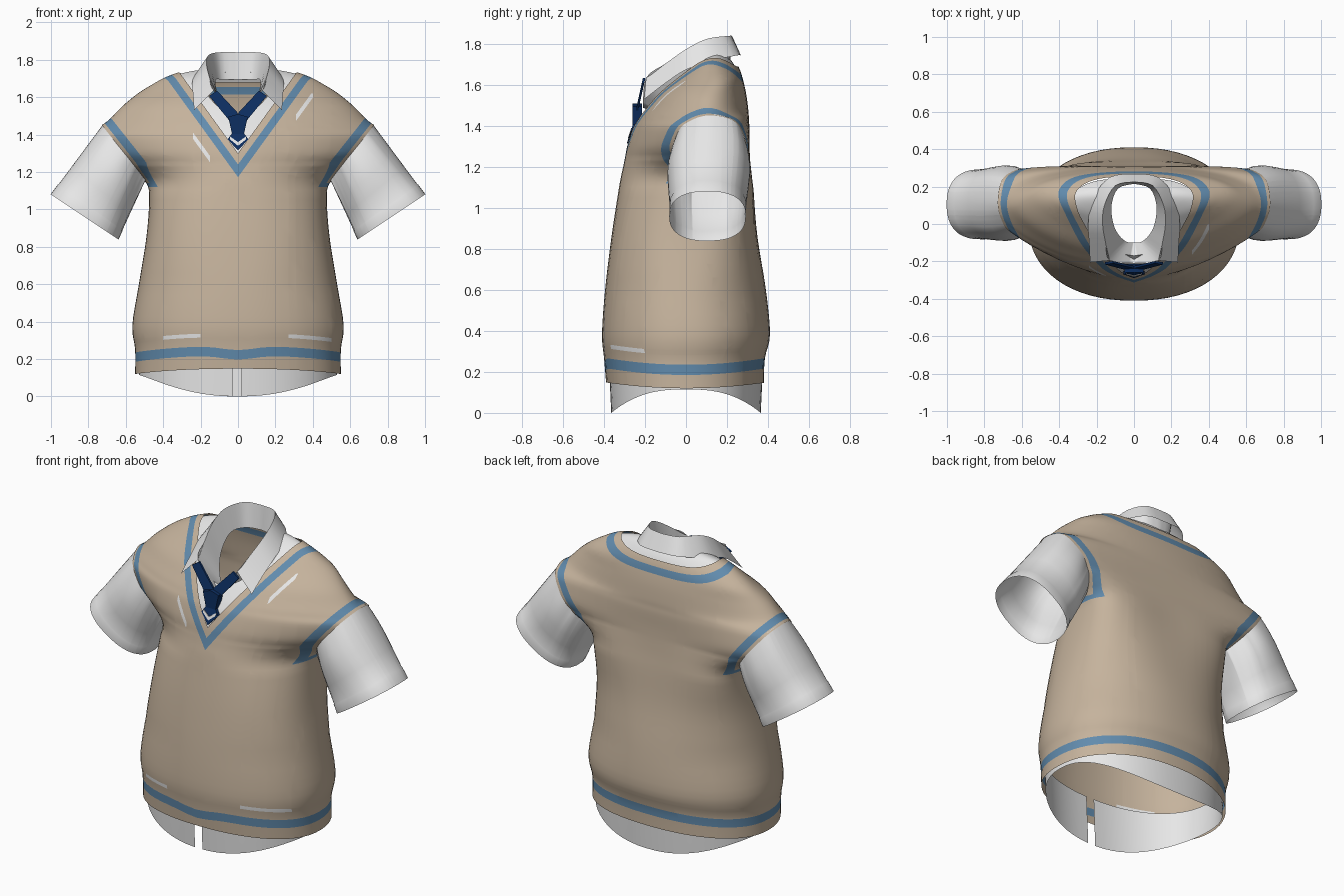
import bpy, bmesh, math
from mathutils import Vector

if "Cube" in bpy.data.objects:
    bpy.data.objects.remove(bpy.data.objects["Cube"])


def material(name, rgb):
    m = bpy.data.materials.new(name)
    m.diffuse_color = (*rgb, 1)
    m.use_nodes = True
    m.node_tree.nodes["Principled BSDF"].inputs["Base Color"].default_value = m.diffuse_color
    return m


TAN = material("tan knit", (0.56, 0.45, 0.335))
BLUE = material("blue stripe", (0.12, 0.26, 0.42))
WHITE = material("white cotton", (0.84, 0.84, 0.84))
NAVY = material("navy silk", (0.004, 0.028, 0.12))


def finish(bm, name, mats, mirror=False):
    bmesh.ops.recalc_face_normals(bm, faces=bm.faces)
    me = bpy.data.meshes.new(name)
    bm.to_mesh(me)
    bm.free()
    ob = bpy.data.objects.new(name, me)
    bpy.context.collection.objects.link(ob)
    for m in mats:
        me.materials.append(m)
    if mirror:
        ob.modifiers.new("Mirror", 'MIRROR')
    bpy.ops.object.select_all(action='DESELECT')
    ob.select_set(True)
    bpy.context.view_layer.objects.active = ob
    bpy.ops.object.shade_smooth_by_angle(angle=math.radians(40))
    return ob


def spline(rows, steps):
    """Smooth curve through rows of numbers."""
    out = []
    for i in range(len(rows) - 1):
        p = [rows[max(0, min(len(rows) - 1, i + k))] for k in (-1, 0, 1, 2)]
        for s in range(steps):
            t = s / steps
            out.append([0.5 * (2 * b + (c - a) * t + (2*a - 5*b + 4*c - d) * t*t
                               + (3*b - a - 3*c + d) * t**3) for a, b, c, d in zip(*p)])
    return out + [list(rows[-1])]


def loft(rings, closed=True):
    bm = bmesh.new()
    vs = [[bm.verts.new(p) for p in r] for r in rings]
    n = len(vs[0])
    for a, b in zip(vs, vs[1:]):
        for i in range(n if closed else n - 1):
            j = (i + 1) % n
            bm.faces.new((a[i], a[j], b[j], b[i]))
    return bm


def oval(t, w, d, n):
    c, s = math.cos(t), math.sin(t)
    return (w * math.copysign(abs(c) ** (2 / n), c), d * math.copysign(abs(s) ** (2 / n), s))


def contour(bm, f, level):
    """Cut clean edges along f = level."""
    new = set()
    for e in list(bm.edges):
        a, b = (f(v.co) - level for v in e.verts)
        if a * b < 0:
            new.add(bmesh.utils.edge_split(e, e.verts[0], a / (a - b))[1])
    for face in list(bm.faces):
        vs = [v for v in face.verts if v in new]
        if len(vs) == 2:
            bmesh.utils.face_split(face, vs[0], vs[1])


def remove(bm, test):
    gone = [f for f in bm.faces if test(f.calc_center_median())]
    bmesh.ops.delete(bm, geom=gone, context='FACES')


def ramp(v, a, b):
    return max(0, min(1, (v - a) / (b - a)))


# torso sections: height, half width, front, back, shift of the sides
BODY = [(.12, .55, -.39, .38, 0), (.25, .55, -.40, .385, 0), (.38, .565, -.41, .41, 0),
        (.6, .53, -.395, .39, 0), (.85, .49, -.365, .35, .03), (1.05, .475, -.335, .33, .08),
        (1.14, .49, -.32, .32, .11), (1.2, .57, -.307, .315, .13), (1.25, .69, -.297, .312, .145),
        (1.31, .79, -.285, .31, .155), (1.39, .81, -.26, .31, .12), (1.43, .77, -.24, .307, .10),
        (1.47, .70, -.215, .305, .06), (1.55, .62, -.155, .295, .04), (1.62, .535, -.085, .28, .04),
        (1.67, .455, -.03, .265, .02), (1.71, .38, .02, .245, 0), (1.74, .29, .07, .22, 0),
        (1.755, .2, .11, .19, 0)]


def torso(inset=0.0):
    rings = []
    for z, w, yf, yb, sh in spline(BODY, 4):
        n = 2.2 + 0.5 * ramp(z, .6, 1.0) - 0.7 * ramp(z, 1.08, 1.25)
        slim = 0.2 * ramp(z, 1.08, 1.25) * ramp(z, 1.6, 1.5)
        ring = []
        for k in range(64):
            t = k * math.tau / 64
            x, y = oval(t, w - inset, (yb - yf) / 2 - inset, n - (slim if k > 32 else 0))
            y += (yf + yb) / 2 + sh * (x / w) ** 2
            lift = 0.03 * (y / 0.4) ** 2 * max(0, 1 - (z - 0.12) / 0.3)
            ring.append((x, y, z + lift - inset * 0.6))
        rings.append(ring)
    return loft(rings)


def neck(p):
    """Positive inside the neck opening: a V in front, a scoop behind."""
    x = abs(p.x)
    front = (p.z - 1.3 - 1.38 * x) / 1.7
    back = 0.41 - (x ** 4 + max(0, 2.10 - p.z) ** 4) ** 0.25
    return front + (back - front) * ramp(p.y, 0.07, 0.17)


def arm(p):
    """Positive outside the armhole."""
    a = (abs(p.x) - 0.49) * 0.784 - (p.z - 1.15) * 0.62
    return min(a * (1 + 8 * ramp(1.25 - p.z, 0, 1)), (p.z - 1.15) * 2)


def hem(p):
    dip = 0.022 * math.exp(-(p.x / 0.12) ** 2) if p.y < 0 else 0
    return p.z - 0.035 * (p.y / 0.4) ** 2 + dip


def across(p):
    return p.x


def worn(p):
    """Pale worn streaks on the front."""
    if p.y > 0:
        return False
    low = .283 < hem(p) < .303 and (-.4 < p.x < -.2 or .27 < p.x < .5)
    return low or (-.15 < neck(p) < -.13 and (-.24 < p.x < -.15 or .31 < p.x < .4))


# knitted vest with striped neck, armholes and hem
bm = torso()
for f, levels in ((neck, (0, -.035, -.075, -.13, -.15)), (arm, (0, -.018, -.062)),
                  (hem, (.185, .235, .283, .303)),
                  (across, (-.4, -.2, .27, .5, -.24, -.15, .31, .4))):
    for lv in levels:
        contour(bm, f, lv + 1e-5)
remove(bm, lambda c: neck(c) > 0 or arm(c) > 0)
for f in bm.faces:
    c = f.calc_center_median()
    f.material_index = int(-.075 < neck(c) < -.035 or -.062 < arm(c) < -.018
                           or .185 < hem(c) < .235)
    if worn(c):
        f.material_index = 2
armhole = [v.co.copy() for v in bm.verts if v.is_boundary and v.co.x > 0.4
           and v.co.z > 1.1 and abs(arm(v.co)) < 0.01]
finish(bm, "vest", [TAN, BLUE, WHITE])

# short sleeves running from the armhole to the cuff
mid, along = Vector((.605, .1, 1.295)), Vector((.62, 0, .784))


def angle(p):
    return math.atan2((p.y - 0.1) / 0.2, (p - mid).dot(along) / 0.185)


armhole.sort(key=angle)
cuff_mid = Vector((.82, .105, .96))
rings = []
for t in (0, .1, .25, .4, .6, .85, .86, 1):
    ring = []
    for p in armhole:
        a = angle(p)
        start = mid + (p - mid) * 0.985 + Vector((-.008, 0, .008))
        cx, cy = oval(a, 1, 0.185, 2.4)
        end = cuff_mid + Vector((.18, 0, .12)) * cx + Vector((0, cy, 0))
        # fuller just below the armhole
        full = start.lerp(end, t)
        full.y += 0.04 * math.sin(a) * math.sin(math.pi * t) * (1 - t)
        step = 0.002 if t > .855 else 0
        ring.append(full + (end - cuff_mid) * step / 0.2)
    rings.append(ring)
finish(loft(rings), "sleeves", [WHITE], True)

# shirt yoke showing inside the vest neckline
bm = torso(0.012)


def hole(p):
    return (p.x / 0.18) ** 2 + ((p.y - 0.025) / 0.195) ** 2


def yoke_edge(p):
    return neck(p) - 0.018 * ramp(p.y, 0.1, 0.2)


contour(bm, yoke_edge, -.0301)
contour(bm, hole, 1.0001)
remove(bm, lambda c: yoke_edge(c) < -.03 or hole(c) < 1)
finish(bm, "shirt_yoke", [WHITE])

# shirt tail with a front slit and curved lower edge
rings = []
t0, t1 = -math.pi / 2 + 0.026, 1.5 * math.pi - 0.043
for f in (0, .15, .4, .7, 1):
    ring = []
    for k in range(65):
        x, y = oval(t0 + (t1 - t0) * k / 64, .53 + .006 * f, .365 + .014 * f, 2.2)
        low = 0.115 * max(0, 1 - abs(y / 0.365) ** 2.6)
        ring.append((x, y, low + (0.3 - low) * f))
    rings.append(ring)
finish(loft(rings, False), "shirt_tail", [WHITE])

# folded collar: stand base, fold line and outer edge
fold = [(0, .225, 1.84), (.1, .205, 1.84), (.158, .1, 1.825), (.168, 0, 1.775),
        (.152, -.1, 1.705), (.13, -.195, 1.635)]
outer = [(0, .268, 1.745), (.13, .25, 1.745), (.225, .13, 1.72), (.245, 0, 1.675),
         (.24, -.1, 1.61), (.235, -.205, 1.53)]
base = [(0, .215, 1.695), (.085, .19, 1.695), (.12, .1, 1.69), (.11, 0, 1.62),
        (.08, -.06, 1.54), (.04, -.095, 1.47)]
finish(loft([spline(fold, 4), spline(outer, 4)], False), "collar_flaps", [WHITE], True)
finish(loft([spline(fold + [(0, -.21, 1.49)], 4), spline(base + [(0, -.1, 1.44)], 4)], False),
       "collar_stand", [WHITE], True)


# tie pieces: outlines in x and z, leaning with a given depth
def plate(name, pts, depth, thick, mat, mirror=False):
    bm = bmesh.new()
    rows = [[bm.verts.new((x, depth(z) + o, z)) for x, z in pts] for o in (0, thick)]
    bm.faces.new(rows[0])
    bm.faces.new(rows[1][::-1])
    n = len(pts)
    for i in range(n):
        j = (i + 1) % n
        bm.faces.new((rows[0][i], rows[1][i], rows[1][j], rows[0][j]))
    finish(bm, name, [mat], mirror)


def lean(z):
    return -0.258 - max(0, 1.41 - z) * 0.33


plate("tie_band", [(0, 1.515), (.03, 1.455), (.155, 1.607), (.112, 1.635)],
      lambda z: -.24 + (z - 1.5) * .22, .012, NAVY, True)
plate("tie_knot", [(-.052, 1.495), (-.03, 1.395), (.03, 1.395), (.052, 1.495), (0, 1.51)],
      lambda z: -.26, .045, NAVY)
plate("tie_blade", [(-.03, 1.41), (-.055, 1.375), (0, 1.315), (.055, 1.375), (.03, 1.41)],
      lean, .018, NAVY)
plate("tie_stripe", [(0, 1.34), (.042, 1.374), (.042, 1.39), (0, 1.36)],
      lambda z: lean(z) - .003, .004, WHITE, True)
